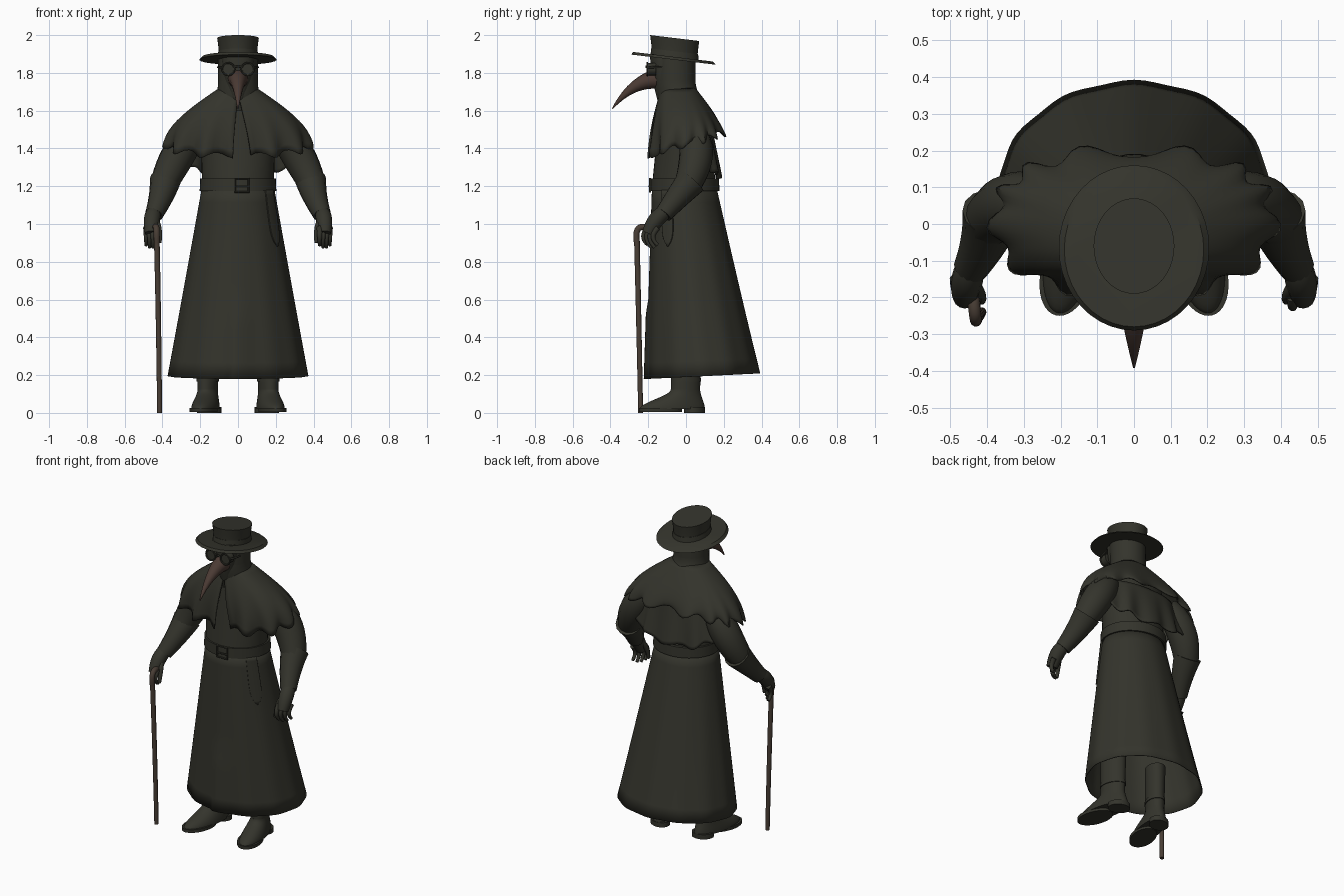
import bpy, math
from mathutils import Vector

cube = bpy.data.objects.get("Cube")
if cube:
    bpy.data.objects.remove(cube, do_unlink=True)


def material(name, *colour):
    made = bpy.data.materials.new(name)
    made.use_nodes = True
    made.diffuse_color = (*colour, 1)
    made.node_tree.nodes["Principled BSDF"].inputs["Base Color"].default_value = (*colour, 1)
    return made


CLOTH = material("dark olive cloth", .034, .034, .025)
LEATHER = material("brown leather", .07, .043, .034)
WOOD = material("cane wood", .065, .047, .035)


def linear(t):
    return t


def rounded(t):
    return 1 - math.cos(t * math.pi / 2)


def s_curve(t):
    return t * t * (3 - 2 * t)


def outward(angle):
    return Vector((math.sin(angle), -math.cos(angle), 0))


def soften(obj):
    bpy.ops.object.select_all(action='DESELECT')
    obj.select_set(True)
    bpy.context.view_layer.objects.active = obj
    bpy.ops.object.shade_smooth_by_angle(angle=math.radians(40))


def skin(name, rings, mat, closed=True, caps=True, mirror=False, thickness=0):
    """Join rows of points into one surface."""
    count = len(rings[0])
    faces = []
    for row in range(len(rings) - 1):
        for here in range(count if closed else count - 1):
            a, b = row * count + here, row * count + (here + 1) % count
            faces.append((a, b, b + count, a + count))
    if caps:
        last = (len(rings) - 1) * count
        faces += [tuple(reversed(range(count))), tuple(range(last, last + count))]
    mesh = bpy.data.meshes.new(name)
    mesh.from_pydata([point for ring in rings for point in ring], [], faces)
    mesh.materials.append(mat)
    obj = bpy.data.objects.new(name, mesh)
    bpy.context.collection.objects.link(obj)
    if mirror:
        obj.modifiers.new("mirror", 'MIRROR')
    if thickness:
        obj.modifiers.new("thickness", 'SOLIDIFY').thickness = thickness
    soften(obj)


def loft(name, low, high, mat=CLOTH, ease=linear, steps=12, segments=40,
         arc=None, power=1, warp=None, centre=0, **options):
    """Blend two level ovals, each (z, half width, front y, back y)."""
    rings = []
    for step in range(steps + 1):
        t = step / steps
        width, front, back = Vector(low[1:]).lerp(Vector(high[1:]), ease(t))
        z = low[0] + (high[0] - low[0]) * t
        begin, end = arc(t) if arc else (0, math.tau)
        ring = []
        for part in range(segments):
            angle = begin + (end - begin) * part / (segments - 1 if arc else segments)
            side, depth = (math.copysign(abs(v) ** power, v) for v in outward(angle)[:2])
            point = Vector((centre + width * side, (front + back + depth * (back - front)) / 2, z))
            ring.append(warp(point, t, angle) if warp else point)
        rings.append(ring)
    skin(name, rings, mat, closed=not arc, **options)


def tube(name, start, bend, end, radius, end_radius, mat=CLOTH, swell=0, steps=10, segments=14, **options):
    """Sweep a tapering circle along a bent path without twisting it."""
    start, bend, end = Vector(start), Vector(bend), Vector(end)
    across = (bend - start).orthogonal()
    rings = []
    for step in range(steps + 1):
        t = step / steps
        first, second = start.lerp(bend, t), bend.lerp(end, t)
        along = (second - first).normalized()
        across = (across - along * along.dot(across)).normalized()
        over = along.cross(across)
        size = radius + (end_radius - radius) * t + swell * math.sin(math.pi * t)
        turns = [math.tau * part / segments for part in range(segments)]
        rings.append([first.lerp(second, t) + size * (across * math.cos(a) + over * math.sin(a)) for a in turns])
    skin(name, rings, mat, **options)


def hoop(name, location, radius, thickness, sides, spin=0):
    """Upright ring facing the front."""
    bpy.ops.mesh.primitive_torus_add(location=location, rotation=(math.pi / 2, spin, 0), major_radius=radius,
                                     minor_radius=thickness, major_segments=sides, minor_segments=8)
    obj = bpy.context.object
    obj.name = name
    obj.data.materials.append(CLOTH)
    soften(obj)


# Coat skirt: lapped front opening, hem rising behind
def skirt_shape(point, t, angle):
    drop = 1 - t
    point.z += .03 * drop ** 3 * (1 - math.cos(angle)) / 2
    if point.y < 0 and -.03 < point.x < .1 and point.z < .6:
        point.y -= .1 * (.1 - point.x)
    return point + outward(angle) * .003 * drop * math.cos(angle * 12)


loft("coat_skirt", (.18, .37, -.21, .39), (1.2, .19, -.18, .16), segments=80, warp=skirt_shape,
     caps=False, thickness=.005)
loft("coat_body", (1.2, .19, -.18, .16), (1.6, .2, -.14, .11))


# Shoulder cape: open in front, rippled hem
def cape_shape(point, t, angle):
    drop = (1 - t) ** 3
    point.z -= drop * (.06 * math.cos(angle) + .016 * math.cos(angle * 13))
    return point + outward(angle) * .022 * drop * math.cos(angle * 13 + math.sin(angle * 3))


loft("shoulder_cape", (1.42, .38, -.19, .2), (1.72, .1, -.13, .05), ease=rounded, segments=100,
     power=.85, warp=cape_shape, arc=lambda t: (.14 * (1 - t), math.tau - .05 * (1 - t)),
     caps=False, thickness=.008)


# Longer drape across the back
def drape_shape(point, t, angle):
    drop = 1 - t
    point.z += drop * (.13 * min(0, math.cos(angle)) + .012 * math.sin(angle * 10))
    return point + outward(angle) * .012 * drop * math.cos(angle * 12)


loft("back_drape", (1.38, .31, -.14, .18), (1.5, .26, -.13, .14), segments=60, power=.85,
     warp=drape_shape, arc=lambda t: (1.5, math.tau - 1.5), caps=False, thickness=.008)

# Belt, square buckle and hanging belt end
loft("belt", (1.175, .203, -.187, .177), (1.24, .2, -.187, .175), steps=1)
hoop("belt_buckle", (.02, -.19, 1.205), .05, .006, 4, math.pi / 4)
tube("buckle_pin", (-.01, -.195, 1.2), (.02, -.195, 1.2), (.06, -.195, 1.2), .005, .005)
loft("belt_end", (.88, .255, -.195, .245), (1.18, .205, -.185, .18), caps=False, thickness=.01,
     arc=lambda t: (.8 + .17 * (1 - t) ** 8, 1.15 - .17 * (1 - t) ** 8))

# Hood and face mask
loft("hood", (1.6, .14, -.13, .13), (1.76, .105, -.16, .05), ease=lambda t: 1 - rounded(1 - t))
loft("hood_top", (1.76, .105, -.16, .05), (1.9, .105, -.17, .05), steps=1)
loft("face_mask", (1.65, .04, -.15, -.06), (1.9, .085, -.19, -.06), ease=lambda t: 1 - rounded(1 - t))
tube("beak", (0, -.13, 1.77), (0, -.28, 1.765), (0, -.39, 1.61), .058, .003, LEATHER)

# Round spectacles
for side, word in ((-1, "right"), (1, "left")):
    hoop(word + "_eyepiece_rim", (.052 * side, -.205, 1.82), .033, .005, 24)
    tube(word + "_eyepiece", (.052 * side, -.16, 1.82), (.052 * side, -.18, 1.82),
         (.052 * side, -.2, 1.82), .033, .033)
tube("spectacle_arm", (.085, -.2, 1.83), (.1, -.18, 1.83), (.107, -.13, 1.83), .006, .005, mirror=True)
tube("spectacle_bridge", (-.02, -.21, 1.83), (0, -.21, 1.84), (.02, -.21, 1.83), .005, .005)


# Wide hat, tipped backwards, with a drooping rim
def tip(point, t, angle):
    point.z -= .12 * (point.y + .065)
    return point


loft("hat_brim", (1.87, .205, -.29, .16), (1.885, .19, -.28, .14), steps=1, warp=tip)
loft("hat_crown", (1.87, .1, -.18, .06), (1.985, .11, -.19, .07), ease=rounded, warp=tip)
loft("hat_band", (1.88, .108, -.188, .068), (1.915, .104, -.184, .064), steps=1, warp=tip)

# Sleeves, cuffs and gloved hands
tube("sleeve", (.23, .03, 1.49), (.33, .09, 1.37), (.4, 0, 1.19), .075, .07, swell=.017, mirror=True)
tube("cuff", (.385, .03, 1.23), (.4, -.04, 1.15), (.445, -.12, 1.05), .083, .048, mirror=True)
tube("palm", (.44, -.1, 1.07), (.46, -.16, 1.04), (.46, -.2, .95), .037, .033, swell=.008, mirror=True)
for place, word in enumerate(("index", "middle", "ring", "little")):
    x, y, tip_z = .432 + place * .018, -.22 + place * .017, .87 + .012 * abs(place - 1.5)
    tube(word + "_finger", (x, y + .02, .98), (x, y - .03, .93), (x, y + .02, tip_z), .016, .009, mirror=True)
tube("thumb", (.44, -.16, 1.02), (.41, -.2, .98), (.415, -.21, .9), .02, .01, mirror=True)

# Walking cane with a hooked grip
tube("cane", (-.415, -.24, 0), (-.42, -.25, .5), (-.43, -.26, .92), .013, .015, WOOD)
tube("cane_grip", (-.43, -.26, .9), (-.43, -.28, 1.02), (-.44, -.18, .97), .016, .017, WOOD)


# Boots, toes turned outwards
def turn_out(point, t, angle):
    point.x -= .17 * point.y
    return point


boot = dict(mirror=True, warp=turn_out, centre=.16)
loft("boot_foot", (.02, .07, -.245, .1), (.125, .052, -.08, .075), ease=s_curve, **boot)
loft("boot_shaft", (.12, .052, -.08, .075), (.4, .06, -.075, .08), **boot)
loft("boot_cuff", (.165, .058, -.08, .08), (.185, .058, -.08, .08), steps=1, **boot)
loft("boot_sole", (.005, .072, -.25, -.02), (.025, .072, -.25, -.02), steps=1, **boot)
loft("boot_heel", (0, .063, -.01, .1), (.03, .063, -.01, .1), steps=1, **boot)
